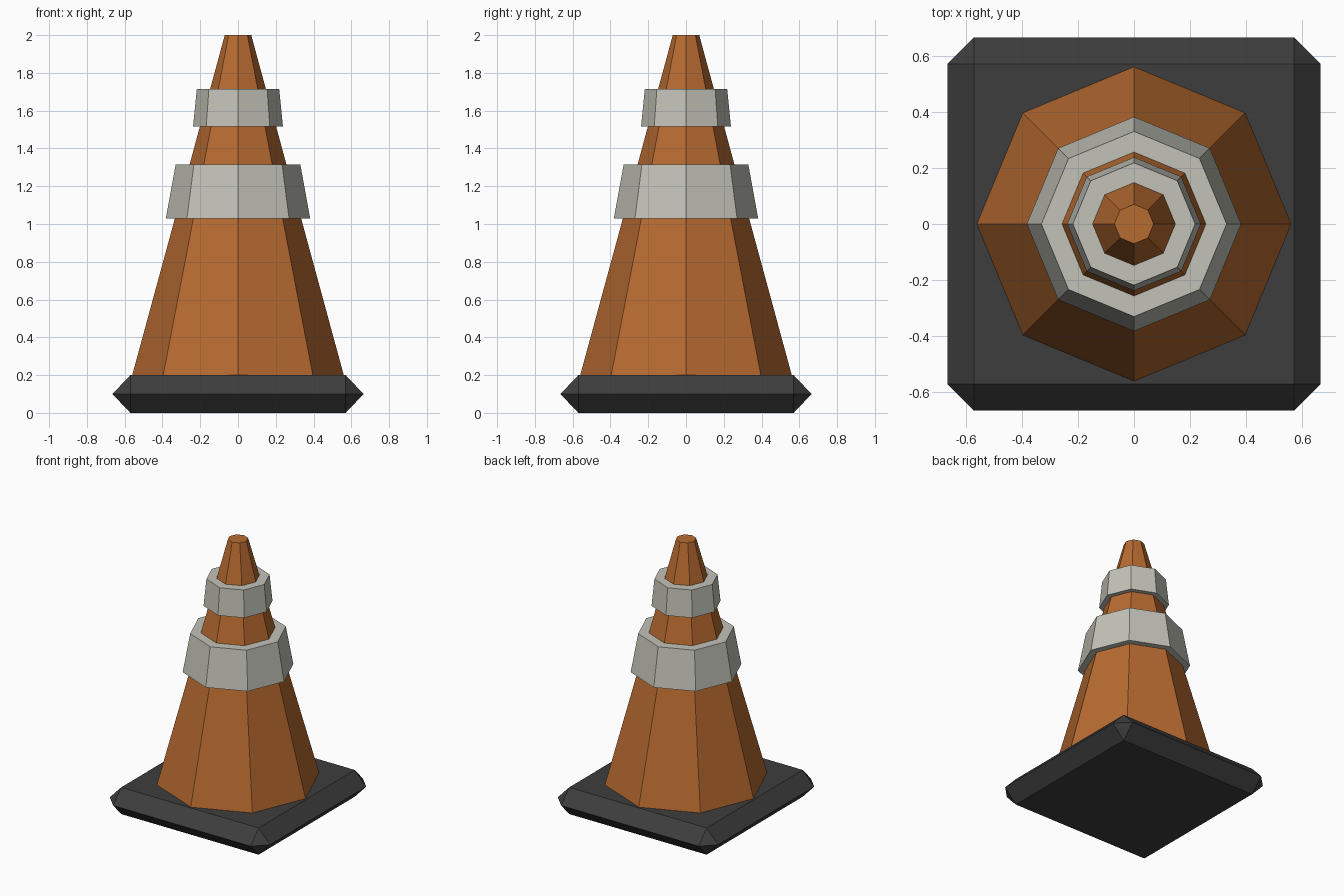
import bpy, bmesh, math
from mathutils import Vector

if "Cube" in bpy.data.objects:
    bpy.data.objects.remove(bpy.data.objects["Cube"])


def material(name, rgb):
    m = bpy.data.materials.new(name)
    m.diffuse_color = (*rgb, 1)
    m.use_nodes = True
    m.node_tree.nodes["Principled BSDF"].inputs["Base Color"].default_value = m.diffuse_color
    return m


ORANGE = material("orange", (0.47, 0.145, 0.03))
GREY = material("light grey", (0.54, 0.54, 0.48))
BLACK = material("black rubber", (0.048, 0.048, 0.048))


def add_object(name, bm, mat):
    bmesh.ops.recalc_face_normals(bm, faces=bm.faces)
    mesh = bpy.data.meshes.new(name)
    bm.to_mesh(mesh)
    bm.free()
    mesh.materials.append(mat)
    bpy.context.collection.objects.link(bpy.data.objects.new(name, mesh))


def octagon(bm, r, z):
    return [bm.verts.new((r * math.cos(i * math.pi / 4), r * math.sin(i * math.pi / 4), z))
            for i in range(8)]


def bridge(bm, a, b):
    for i in range(8):
        j = (i + 1) % 8
        bm.faces.new((a[i], a[j], b[j], b[i]))


def cone_radius(z):
    return 0.56 + (0.07 - 0.56) * (z - 0.2) / 1.8


# Rubber base: square slab with pointed sides and clipped corners
bm = bmesh.new()
IN, OUT = 0.57, 0.665
for sx in (-1, 1):
    for sy in (-1, 1):
        for x, y, z in ((IN, IN, 0), (IN, IN, 0.2), (OUT, IN, 0.1), (IN, OUT, 0.1)):
            bm.verts.new(Vector((sx * x, sy * y, z)))
bmesh.ops.convex_hull(bm, input=bm.verts)
bmesh.ops.dissolve_limit(bm, angle_limit=0.02, verts=bm.verts, edges=bm.edges)
add_object("base", bm, BLACK)

# Eight-sided cone body
bm = bmesh.new()
low, high = octagon(bm, 0.56, 0.2), octagon(bm, 0.07, 2.0)
bridge(bm, low, high)
bm.faces.new(low)
bm.faces.new(high)
add_object("cone_body", bm, ORANGE)

# Reflective collars, hollow where the cone passes through
for name, z0, r0, z1, r1 in (("lower_collar", 1.03, 0.382, 1.315, 0.33),
                             ("upper_collar", 1.515, 0.238, 1.715, 0.218)):
    bm = bmesh.new()
    rings = [octagon(bm, r, z) for r, z in ((r0, z0), (r1, z1),
                                            (cone_radius(z1), z1), (cone_radius(z0), z0))]
    for k in range(4):
        bridge(bm, rings[k], rings[(k + 1) % 4])
    add_object(name, bm, GREY)
